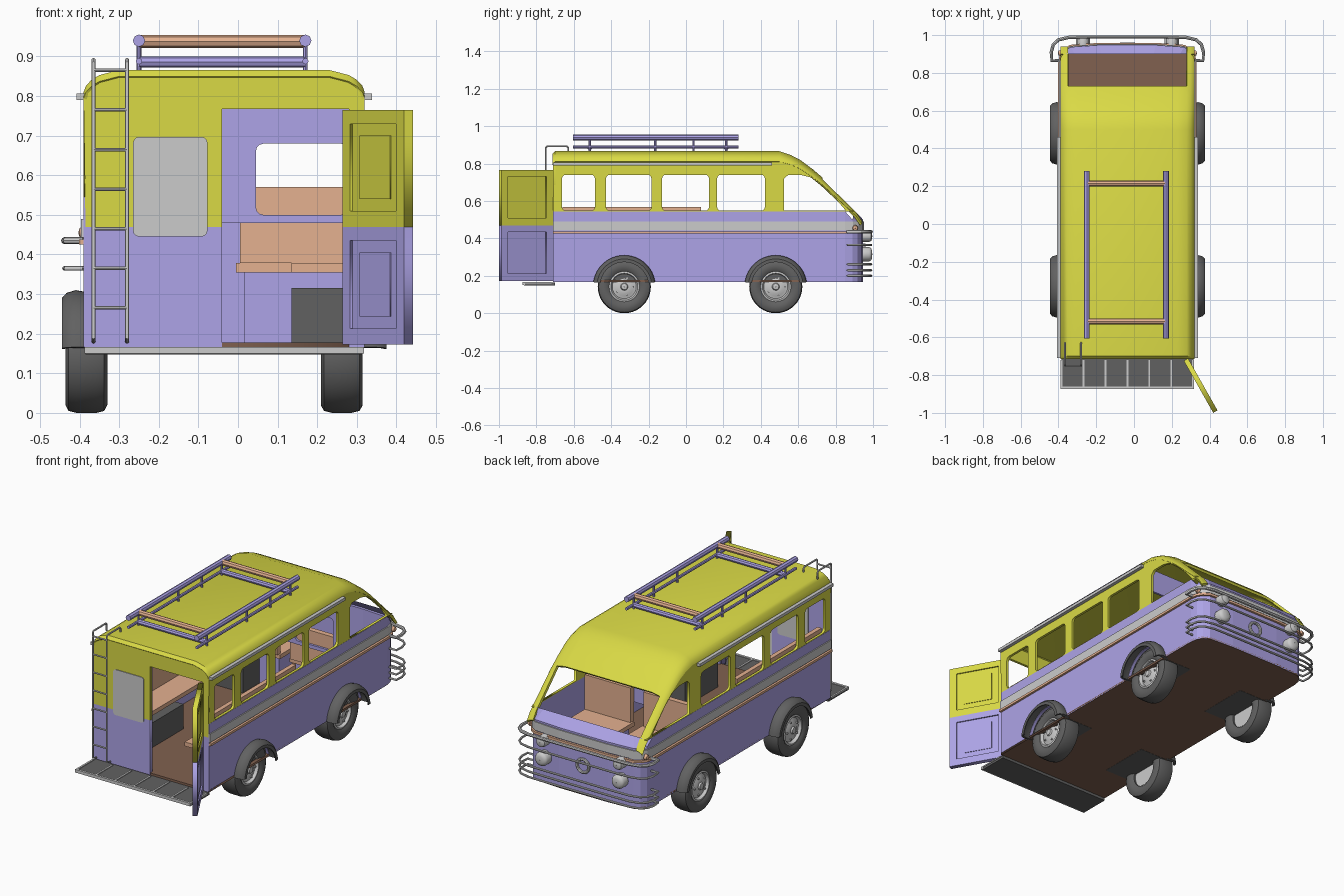
import bpy, bmesh, math
from mathutils import Matrix, Vector

if "Cube" in bpy.data.objects:
    bpy.data.objects.remove(bpy.data.objects["Cube"])

C = -0.035   # body centre line in x
def mat(n, c):
    m = bpy.data.materials.new(n); m.diffuse_color = (*c, 1); return m
YEL = mat("yellow", (.70, .70, .06)); PUR = mat("purple", (.42, .37, .80))
ORA = mat("orange", (.78, .44, .28)); BLK = mat("black", (.12, .12, .12)); BRN = mat("brown", (.22, .12, .08))

def add(name, verts, faces, m=None, smooth=False):
    me = bpy.data.meshes.new(name); me.from_pydata([tuple(v) for v in verts], [], faces)
    bm = bmesh.new(); bm.from_mesh(me)
    if smooth == "fix": bmesh.ops.recalc_face_normals(bm, faces=bm.faces)
    bm.to_mesh(me); bm.free()
    return link(name, me, m)

def link(name, data, m):
    ob = bpy.data.objects.new(name, data); bpy.context.collection.objects.link(ob)
    if m: data.materials.append(m)
    return ob

def bake(ob, smooth=False):
    """Replace an object by its evaluated mesh."""
    bpy.context.view_layer.update()
    me = bpy.data.meshes.new_from_object(ob.evaluated_get(bpy.context.evaluated_depsgraph_get()))
    new = bpy.data.objects.new("tmp", me); new.matrix_world = ob.matrix_world
    bpy.context.collection.objects.link(new)
    n = ob.name; bpy.data.objects.remove(ob); new.name = n
    if smooth: soft(new)
    return new

def soft(ob):
    bpy.ops.object.select_all(action='DESELECT'); ob.select_set(True)
    bpy.context.view_layer.objects.active = ob
    bpy.ops.object.shade_smooth_by_angle(angle=math.radians(40))

def box(name, x0, x1, y0, y1, z0, z1, m=None):
    v = [(x, y, z) for x in (x0, x1) for y in (y0, y1) for z in (z0, z1)]
    return add(name, v, [(0, 1, 3, 2), (4, 6, 7, 5), (0, 4, 5, 1), (2, 3, 7, 6), (0, 2, 6, 4), (1, 5, 7, 3)], m)

def tube(name, pts, r, m=None, closed=False):
    cu = bpy.data.curves.new(name, 'CURVE'); cu.dimensions = '3D'
    cu.bevel_depth = r; cu.bevel_resolution = 2; cu.use_fill_caps = True
    sp = cu.splines.new('POLY'); sp.points.add(len(pts) - 1); sp.use_cyclic_u = closed
    for p, q in zip(sp.points, pts): p.co = (*q, 1)
    return bake(link(name, cu, m), True)

def plate(name, loops, M, thick, m=None):
    """Flat plate; the first loop is the outline, the rest are holes."""
    cu = bpy.data.curves.new(name, 'CURVE'); cu.dimensions = '2D'
    cu.fill_mode = 'BOTH'; cu.extrude = thick / 2
    for lp in loops:
        sp = cu.splines.new('POLY'); sp.points.add(len(lp) - 1); sp.use_cyclic_u = True
        for p, q in zip(sp.points, lp): p.co = (q[0], q[1], 0, 1)
    ob = link(name, cu, m); ob.matrix_world = M
    return bake(ob)

def rrect(u0, u1, v0, v1, r=0.0):
    if r == 0: return [(u0, v0), (u1, v0), (u1, v1), (u0, v1)]
    cs = [(u1-r, v0+r, -90), (u1-r, v1-r, 0), (u0+r, v1-r, 90), (u0+r, v0+r, 180)]
    return [(cx + r*math.cos(math.radians(a+d)), cz + r*math.sin(math.radians(a+d)))
            for cx, cz, a in cs for d in (0, 30, 60, 90)]

def side_m(x): return Matrix(((0, 0, 1, x), (1, 0, 0, 0), (0, 1, 0, 0), (0, 0, 0, 1)))
def face_m(y): return Matrix.Translation((0, y, 0)) @ Matrix.Rotation(math.pi/2, 4, 'X')

def lathe(name, prof, c, axis='X', s=1, m=None, a0=0, a1=360, n=40):
    """Turn a closed profile of (along, radius) about an axis through c."""
    full = a1 - a0 == 360; k = len(prof); rows = n if full else n + 1; v = []
    for i in range(rows):
        a = math.radians(a0 + (a1-a0)*i/n)
        for t, r in prof:
            p = Vector((s*t, r*math.cos(a), r*math.sin(a)))
            if axis == 'Y': p = Vector((p.y, p.x, p.z))
            v.append(p + Vector(c))
    f = [(i*k+j, ((i+1) % rows)*k+j, ((i+1) % rows)*k+(j+1) % k, i*k+(j+1) % k) for i in range(n) for j in range(k)]
    if not full: f += [tuple(range(k)), tuple((rows-1)*k+j for j in range(k))]
    ob = add(name, v, f, m, "fix"); soft(ob); return ob

# lower body: U shaped wall with wheel arches cut out
half = [(.355, -.71), (.355, .85), (.348, .89), (.33, .918), (.30, .937), (.15, .947)]
U = [(C+x, y) for x, y in half] + [(C-x, y) for x, y in reversed(half)]
def wall(name, z0, z1, thick, off, m):
    k = len(U)
    v = [(x, y, z0) for x, y in U] + [(x, y, z1(y)) for x, y in U]
    ob = add(name, v, [(i, i+1, k+i+1, k+i) for i in range(k-1)], m)
    md = ob.modifiers.new("s", 'SOLIDIFY'); md.thickness = thick; md.offset = off
    return bake(ob)
lower = wall("lower_body", .167, lambda y: .545 if y < .88 else .50, .015, -1, PUR)
WY = (-.33, .48)
for y in WY:
    cut = lathe("arch_cutter", [(-.6, 0.001), (-.6, .148), (.6, .148), (.6, 0.001)], (0, y, .143))
    cut.hide_render = True
    md = lower.modifiers.new("b", 'BOOLEAN'); md.operation = 'DIFFERENCE'; md.object = cut
lower = bake(lower)
for o in [o for o in bpy.data.objects if o.name.startswith("arch_cutter")]: bpy.data.objects.remove(o)
wall("grey_band", .443, lambda y: .49, .006, 1, None)
wall("orange_trim", .425, lambda y: .438, .012, 1, ORA)
plate("floor", [U], Matrix.Translation((0, 0, .172)), .012, BRN)
front = U[2:-2]; k = len(front)
add("cowl", [(x, y, .5) for x, y in front] + [(C+(x-C)*.93, .90, .55) for x, y in front],
    [(i, i+1, k+i+1, k+i) for i in range(k-1)], PUR)

# roof loft, its middle left open for the windscreen
st = [(-.715, .85), (-.70, .866), (.50, .866), (.56, .846), (.61, .82), (.68, .768), (.73, .725),
      (.80, .655), (.87, .585), (.91, .545), (.94, .50)]
sec = [(.355, .056), (.349, .04), (.335, .025), (.315, .013), (.265, 0)]
sec = sec + [(-x, d) for x, d in reversed(sec)]
def drop(y): return 1 if y < .5 else 1 - .6*(y-.5)/.45
k = len(sec)
v = [(C+x, y, z-d*drop(y)) for y, z in st for x, d in sec]
f = [(i*k+j, (i+1)*k+j, (i+1)*k+j+1, i*k+j+1) for i in range(len(st)-1) for j in range(k-1)
     if st[i][0] < .72 or j < 3 or j > k-5]
roof = add("roof", v, f, YEL)
md = roof.modifiers.new("s", 'SOLIDIFY'); md.thickness = .014; md.offset = -1
roof = bake(roof, True)

# upper side walls with windows
outline = [(-.71, .543)] + [(y, z-.056*drop(y)) for y, z in st[1:-2]] + [(.90, .543)]
wins = [rrect(a, b, .548, .74, .02) for a, b in ((-.663, -.487), (-.428, -.185), (-.128, .123), (.166, .422))]
wins.append([(.525, .548), (.855, .548), (.80, .612), (.74, .672), (.67, .725), (.62, .738), (.545, .738), (.525, .72)])
for s in (-1, 1):
    plate("upper_side", [outline] + wins, side_m(C+s*.347), .014, YEL)
    box("rain_gutter", *sorted((C+s*.35, C+s*.373)), -.71, .46, .79, .806)
    lathe("side_lamp", [(0, .001), (0, .016), (.015, .012), (.018, .001)], (C+s*.35, .905, .455), 'X', s, ORA, n=16)

# rear wall beside and above the doorway
RM = face_m(-.705)
top = [(C+x, .85-d) for x, d in sec]
plate("rear_wall_upper", [[(-.385, .47), (-.04, .47), (-.04, .768), (.28, .768), (.28, .47), (.317, .47)] + top], RM, .014, YEL)
plate("rear_wall_lower", [rrect(-.385, -.04, .167, .47)], RM, .014, PUR)
plate("rear_jamb", [rrect(.28, .317, .167, .47)], RM, .014, PUR)
plate("rear_liner", [rrect(-.375, -.04, .18, .79)], face_m(-.695), .004, PUR)
plate("rear_window", [rrect(-.265, -.077, .445, .697, .015)], face_m(-.703), .026)

# open rear door
DM = Matrix.Translation((.275, -.718, 0)) @ Matrix.Rotation(math.radians(-60.5), 4, 'Z') @ Matrix.Rotation(math.pi/2, 4, 'X')
for nm, z0, z1, m in (("upper", .47, .765, YEL), ("lower", .173, .47, PUR)):
    ins = rrect(.04, .276, z0+.04, z1-.035)
    plate("door_frame_"+nm, [rrect(0, .316, z0, z1), ins], DM, .026, m)
    plate("door_panel_"+nm, [ins], DM, .012, m)
    plate("door_raised_panel_"+nm, [rrect(.08, .236, z0+.07, z1-.065)], DM, .018, m)

# rear step
box("rear_step", -.385, .315, -.865, -.70, .148, .163, BLK)
for i in range(7):
    x = -.383 + i*.116
    box("step_strip", x-.005, x+.005, -.87, -.72, .16, .167)
box("step_rim", -.388, .318, -.873, -.86, .15, .167)

# ladder
for x in (-.365, -.28):
    tube("ladder_rail", [(x, -.72, .18), (x, -.75, .19), (x, -.75, .885), (x, -.743, .892), (x, -.637, .892), (x, -.63, .885), (x, -.63, .85)], .005)
for i in range(7):
    z = .265 + .1*i
    tube("ladder_rung", [(-.365, -.75, z), (-.28, -.75, z)], .0045)

# roof rack
for x in (-.25, .17):
    tube("rack_rail_upper", [(x, -.605, .94), (x, .28, .94)], .0155, PUR)
    tube("rack_rail_lower", [(x, -.605, .888), (x, .28, .888)], .008, PUR)
    for y in (-.515, -.165, .04, .215):
        tube("rack_post", [(x, y, .855), (x, y, .935)], .006, PUR)
for y in (-.515, .215):
    tube("rack_crossbar_upper", [(-.25, y, .938), (.17, y, .938)], .016, ORA)
    tube("rack_crossbar_lower", [(-.25, y, .886), (.17, y, .886)], .014, PUR)

# wheels, fenders and inner wheel boxes
tyre = [(-.04, .078), (-.053, .095), (-.053, .122), (-.045, .137), (-.025, .142), (.025, .142), (.045, .137),
        (.053, .122), (.053, .095), (.04, .078)]
hub = [(-.03, .001), (-.03, .082), (.042, .082), (.045, .072), (.03, .064), (.034, .05), (.042, .035), (.042, .02), (.05, .016), (.052, .001)]
fender = [(.335, .16), (.375, .167), (.398, .16), (.41, .147), (.41, .13), (.404, .13), (.40, .142), (.39, .15), (.335, .15)]
for y in WY:
    for s, wx in ((-1, -.383), (1, .262)):
        lathe("tyre", tyre, (wx, y, .142), 'X', s, BLK)
        lathe("hub", hub, (wx, y, .142), 'X', s)
        for i in range(5):
            a = i*2*math.pi/5
            lathe("wheel_nut", [(0, .001), (0, .005), (.008, .005), (.008, .001)],
                  (wx+s*.036, y+.048*math.cos(a), .142+.048*math.sin(a)), 'X', s, n=6)
        lathe("fender", fender, (C, y, .143), 'X', s, BLK, 8, 172, 24)
        box("wheel_box", *sorted((C+s*.17, C+s*.335)), y-.145, y+.145, .165, .315, BLK)

# front bumper bars
for z, r in ((.20, .006), (.23, .006), (.262, .006), (.365, .006), (.435, .009)):
    h = [(.40, .865), (.403, .91), (.392, .95), (.365, .975), (.31, .988), (.2, .99)]
    tube("front_bar", [(C+.358, .865, z)] + [(C+x, y, z) for x, y in h] + [(C-x, y, z) for x, y in reversed(h)] + [(C-.358, .865, z)], r)

# headlamps and front ring
def lamp(x, z, r):
    lathe("headlamp", [(0, .001), (0, r), (.035, r), (.045, r*.85), (.05, r*.5), (.051, .001)], (x, .945, z), 'Y', 1, n=24)
for s in (-1, 1):
    lamp(C+s*.235, .412, .03); lamp(C+s*.235, .315, .038)
ring = [(C+.036*math.cos(i*math.pi/16), .953, .33+.036*math.sin(i*math.pi/16)) for i in range(32)]
tube("front_ring", ring, .008, None, True)

# side benches, cab seats and cab divider
for s in (-1, 1):
    b = lambda n, a, c, y0, y1, z0, z1: box(n, *sorted((C+s*a, C+s*c)), y0, y1, z0, z1, ORA)
    b("bench_seat", .17, .335, -.66, .08, .355, .378)
    b("bench_back", .31, .335, -.66, .08, .378, .567)
    b("cab_seat", .03, .32, .46, .62, .355, .378)
    b("cab_seat_back", .04, .32, .45, .48, .378, .57)
    box("cab_seat_base", *sorted((C+s*.05, C+s*.3)), .48, .60, .178, .355, PUR)
panes = [rrect(.045, .28, .50, .68, .02), rrect(-.35, -.115, .50, .68, .02)]
plate("cab_divider", [rrect(-.375, .305, .48, .81)] + panes, face_m(.44), .012, PUR)

for m in bpy.data.materials:
    if m.users and not m.is_grease_pencil:
        m.use_nodes = True
        m.node_tree.nodes["Principled BSDF"].inputs["Base Color"].default_value = m.diffuse_color
